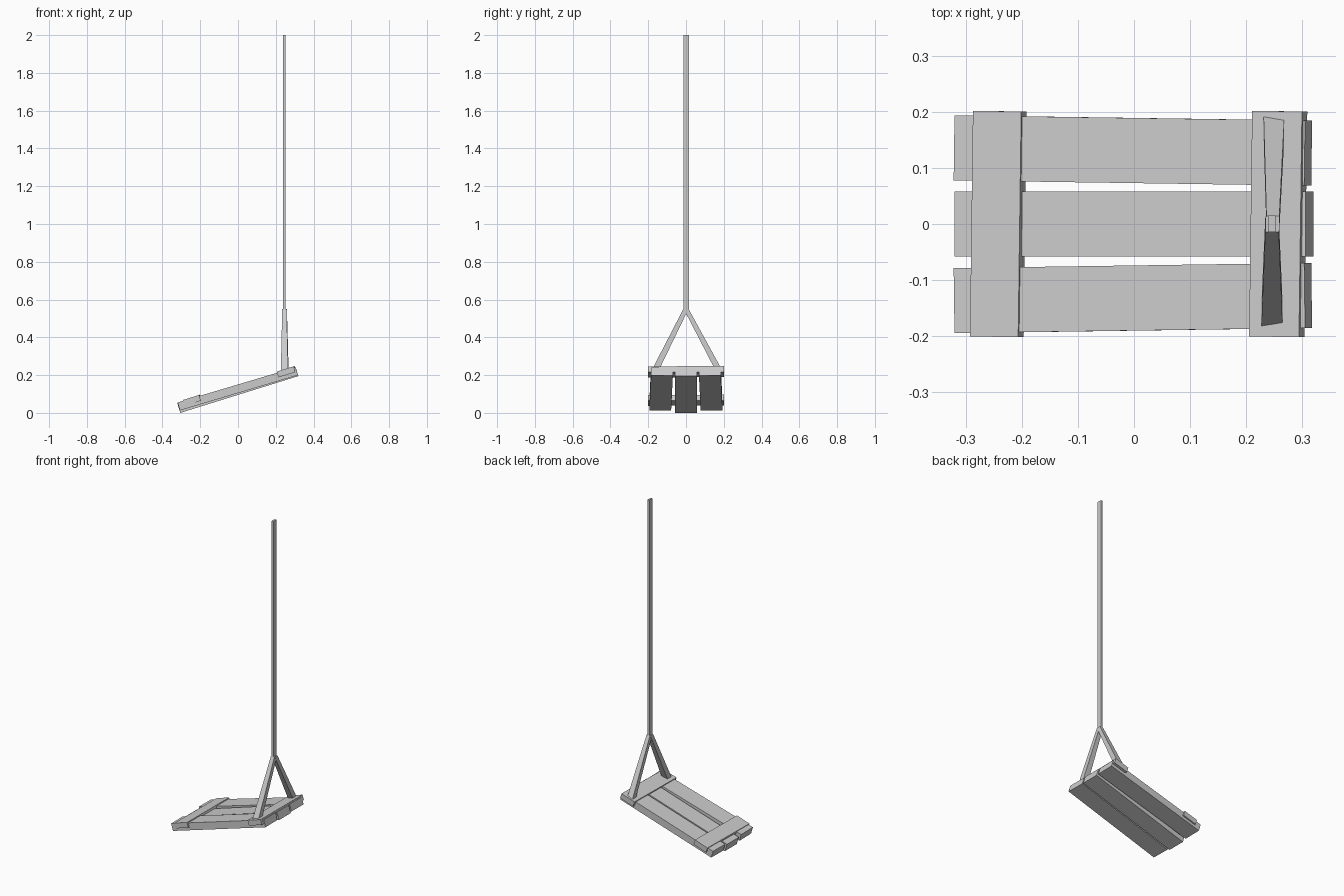
import bpy, bmesh
from math import radians
from mathutils import Matrix, Vector

if "Cube" in bpy.data.objects:
    bpy.data.objects.remove(bpy.data.objects["Cube"])


def finish(name, bm):
    bmesh.ops.recalc_face_normals(bm, faces=bm.faces)
    me = bpy.data.meshes.new(name)
    bm.to_mesh(me)
    bm.free()
    ob = bpy.data.objects.new(name, me)
    bpy.context.collection.objects.link(ob)
    return ob


def board(name, centre, size, pitch, yaw=0.0):
    """Box tilted up towards +x by pitch, twisted in its own plane by yaw."""
    bm = bmesh.new()
    m = (Matrix.Translation(centre) @ Matrix.Rotation(radians(-pitch), 4, 'Y')
         @ Matrix.Rotation(radians(yaw), 4, 'Z') @ Matrix.Diagonal((*size, 1)))
    bmesh.ops.create_cube(bm, size=1, matrix=m)
    return finish(name, bm)


def strut(name, low, high):
    """Four-sided bar between two horizontal rectangles (x0, x1, y0, y1, z)."""
    bm = bmesh.new()
    rings = []
    for x0, x1, y0, y1, z in (low, high):
        rings.append([bm.verts.new(p) for p in
                      ((x0, y0, z), (x1, y0, z), (x1, y1, z), (x0, y1, z))])
    a, b = rings
    bm.faces.new(a)
    bm.faces.new(b)
    for i in range(4):
        j = (i + 1) % 4
        bm.faces.new((a[i], a[j], b[j], b[i]))
    return finish(name, bm)


# Three long planks of the tilted platform
board("middle_plank", (0.0, 0.0, 0.1204), (0.655, 0.115, 0.048), 17.3)
for side, y in (("back", 0.131), ("front", -0.132)):
    yaw = -0.8 if y > 0 else 0.8
    board(side + "_plank", (-0.002, y, 0.127), (0.652, 0.116, 0.044), 16.6, yaw)

# Two cross battens on top
board("low_batten", (-0.242, 0.0, 0.067), (0.09, 0.402, 0.032), 17.3, -0.8)
board("high_batten", (0.257, 0.0, 0.218), (0.093, 0.402, 0.032), 17.3, -0.8)

# Forked rope ends tied to the high batten
strut("back_rope_leg", (0.231, 0.268, 0.156, 0.192, 0.225),
      (0.236, 0.259, -0.012, 0.014, 0.55))
strut("front_rope_leg", (0.227, 0.265, -0.182, -0.144, 0.225),
      (0.234, 0.258, -0.014, 0.013, 0.55))

# Hanging rope
strut("rope", (0.239, 0.252, -0.014, 0.015, 0.535),
      (0.239, 0.252, -0.014, 0.015, 2.0))
